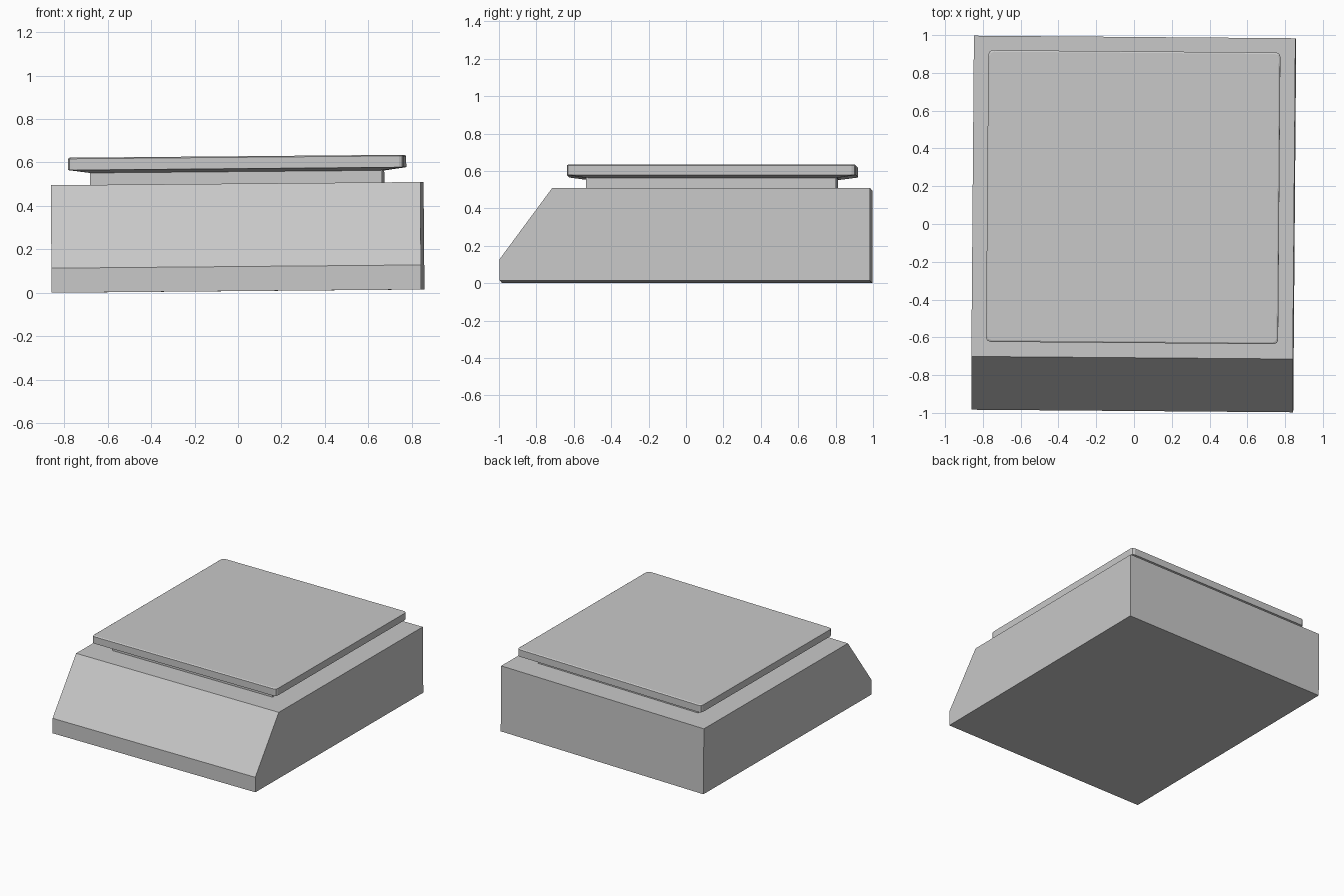
import bpy, bmesh, math

cube = bpy.data.objects.get("Cube")
if cube:
    bpy.data.objects.remove(cube, do_unlink=True)

TILT = (0, -0.0088, -0.008)   # the scale sits slightly askew
LIFT = 0.0075

grey = bpy.data.materials.new("light grey")
grey.use_nodes = True
colour = (0.58, 0.58, 0.58, 1)
grey.diffuse_color = colour
grey.node_tree.nodes["Principled BSDF"].inputs["Base Color"].default_value = colour


def loft(name, rings):
    """Skin equal-length rings of points and cap both ends."""
    bm = bmesh.new()
    loops = [[bm.verts.new(p) for p in ring] for ring in rings]
    n = len(loops[0])
    for low, high in zip(loops, loops[1:]):
        for i in range(n):
            j = (i + 1) % n
            bm.faces.new((low[i], low[j], high[j], high[i]))
    bm.faces.new(loops[0][::-1])
    bm.faces.new(loops[-1])
    bmesh.ops.recalc_face_normals(bm, faces=bm.faces)
    mesh = bpy.data.meshes.new(name)
    bm.to_mesh(mesh)
    bm.free()
    mesh.materials.append(grey)
    obj = bpy.data.objects.new(name, mesh)
    obj.location.z = LIFT
    obj.rotation_euler = TILT
    bpy.context.collection.objects.link(obj)
    return obj


def rounded_rect(hx, hy, cy, radius, z, steps=2):
    """Rectangle outline with rounded corners at height z."""
    points = []
    for k, (sx, sy) in enumerate([(1, 1), (-1, 1), (-1, -1), (1, -1)]):
        for s in range(steps + 1):
            a = math.pi / 2 * (k + s / steps)
            points.append((sx * (hx - radius) + radius * math.cos(a),
                           cy + sy * (hy - radius) + radius * math.sin(a), z))
    return points


# Body: side profile with sloped front, extruded across the width
profile = [(-0.99, 0), (0.99, 0), (0.99, 0.495), (-0.708, 0.495), (-0.99, 0.113)]
loft("body", [[(x, y, z) for y, z in profile] for x in (-0.851, 0.851)])

# Neck: plain block between body and platform
neck = [(-0.672, -0.53), (0.672, -0.53), (0.672, 0.807), (-0.672, 0.807)]
loft("neck", [[(x, y, z) for x, y in neck] for z in (0.49, 0.555)])

# Platform: tapered underside, upright rim, small chamfer around the top
layers = [(0.1, 0.55), (0, 0.564), (0, 0.616), (0.008, 0.621)]
loft("weighing_platform",
     [rounded_rect(0.773 - inset, 0.772 - inset, 0.142, 0.022, z) for inset, z in layers])
